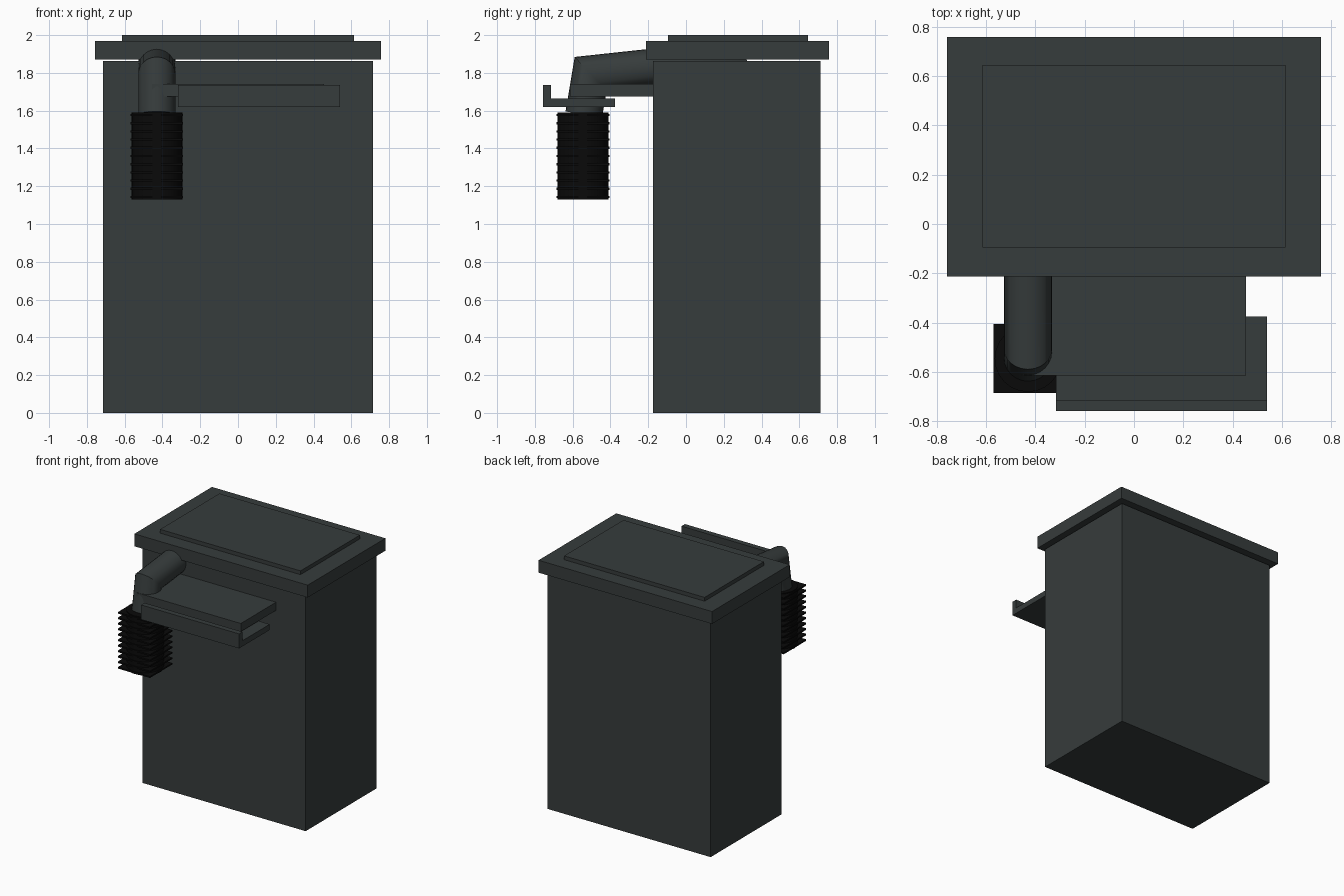
import bpy, bmesh, math
from mathutils import Vector

cube = bpy.data.objects.get("Cube")
if cube:
    bpy.data.objects.remove(cube, do_unlink=True)


def material(name, rgb):
    mat = bpy.data.materials.new(name)
    mat.use_nodes = True
    mat.diffuse_color = (*rgb, 1)
    mat.node_tree.nodes["Principled BSDF"].inputs["Base Color"].default_value = (*rgb, 1)
    return mat


GREY = material("dark slate grey", (0.037, 0.045, 0.045))
BLACK = material("matte black", (0.003, 0.003, 0.003))


def add_object(name, bm, mat):
    bmesh.ops.recalc_face_normals(bm, faces=bm.faces)
    mesh = bpy.data.meshes.new(name)
    bm.to_mesh(mesh)
    bm.free()
    mesh.materials.append(mat)
    obj = bpy.data.objects.new(name, mesh)
    bpy.context.collection.objects.link(obj)
    return obj


def smooth(obj):
    bpy.ops.object.select_all(action="DESELECT")
    obj.select_set(True)
    bpy.context.view_layer.objects.active = obj
    bpy.ops.object.shade_smooth_by_angle(angle=math.radians(35))


def box(name, xs, ys, zs, mat=GREY):
    bm = bmesh.new()
    bmesh.ops.create_cube(bm, size=1)
    for v in bm.verts:
        v.co = [(r[0] + r[1]) / 2 + c * (r[1] - r[0]) for c, r in zip(v.co, (xs, ys, zs))]
    return add_object(name, bm, mat)


def mitred_pipe(name, path, radius, sides, mat):
    """Round pipe along straight legs, joined on the bisecting planes."""
    pts = [Vector(p) for p in path]
    dirs = [(b - a).normalized() for a, b in zip(pts, pts[1:])]
    side = Vector((1, 0, 0))
    up = side.cross(dirs[0])
    bm = bmesh.new()
    rings = []
    ring = [pts[0] + radius * (side * math.cos(t) + up * math.sin(t))
            for t in (math.tau * i / sides for i in range(sides))]
    rings.append([bm.verts.new(p) for p in ring])
    for i, d in enumerate(dirs):
        normal = d + dirs[i + 1] if i + 1 < len(dirs) else d
        ring = [p + d * ((pts[i + 1] - p).dot(normal) / d.dot(normal)) for p in ring]
        rings.append([bm.verts.new(p) for p in ring])
    for a, b in zip(rings, rings[1:]):
        for i in range(sides):
            j = (i + 1) % sides
            bm.faces.new((a[i], a[j], b[j], b[i]))
    bm.faces.new(rings[0])
    bm.faces.new(rings[-1])
    obj = add_object(name, bm, mat)
    smooth(obj)
    return obj


# Cabinet and stepped lid
box("cabinet_body", (-0.714, 0.714), (-0.175, 0.712), (0, 1.863))
box("lid", (-0.758, 0.758), (-0.212, 0.758), (1.872, 1.97))
box("lid_panel", (-0.614, 0.614), (-0.096, 0.645), (1.97, 2.0))

# Front shelf and the tray below it, with its raised lip
box("shelf", (-0.455, 0.455), (-0.615, -0.17), (1.675, 1.74))
bm = bmesh.new()
profile = [(-0.758, 1.62), (-0.375, 1.62), (-0.375, 1.665),
           (-0.715, 1.665), (-0.715, 1.735), (-0.758, 1.735)]
face = bm.faces.new([bm.verts.new((-0.317, y, z)) for y, z in profile])
extruded = bmesh.ops.extrude_face_region(bm, geom=[face])["geom"]
bmesh.ops.translate(bm, vec=(0.857, 0, 0),
                    verts=[g for g in extruded if isinstance(g, bmesh.types.BMVert)])
add_object("tray", bm, GREY)

# Bent arm carrying the finned cylinder
X, Y = -0.43, -0.546
mitred_pipe("bent_arm", [(X, 0.32, 1.884), (X, -0.505, 1.795), (X, -0.541, 1.58)],
            0.098, 24, GREY)
mitred_pipe("finned_core", [(X, Y, 1.13), (X, Y, 1.59)], 0.135, 24, BLACK)

# Square cooling fins
H = 0.14
for i in range(11):
    z = 1.143 + i * 0.0434
    box(f"fin_{i + 1}", (X - H, X + H), (Y - H, Y + H), (z - 0.006, z + 0.006), BLACK)
